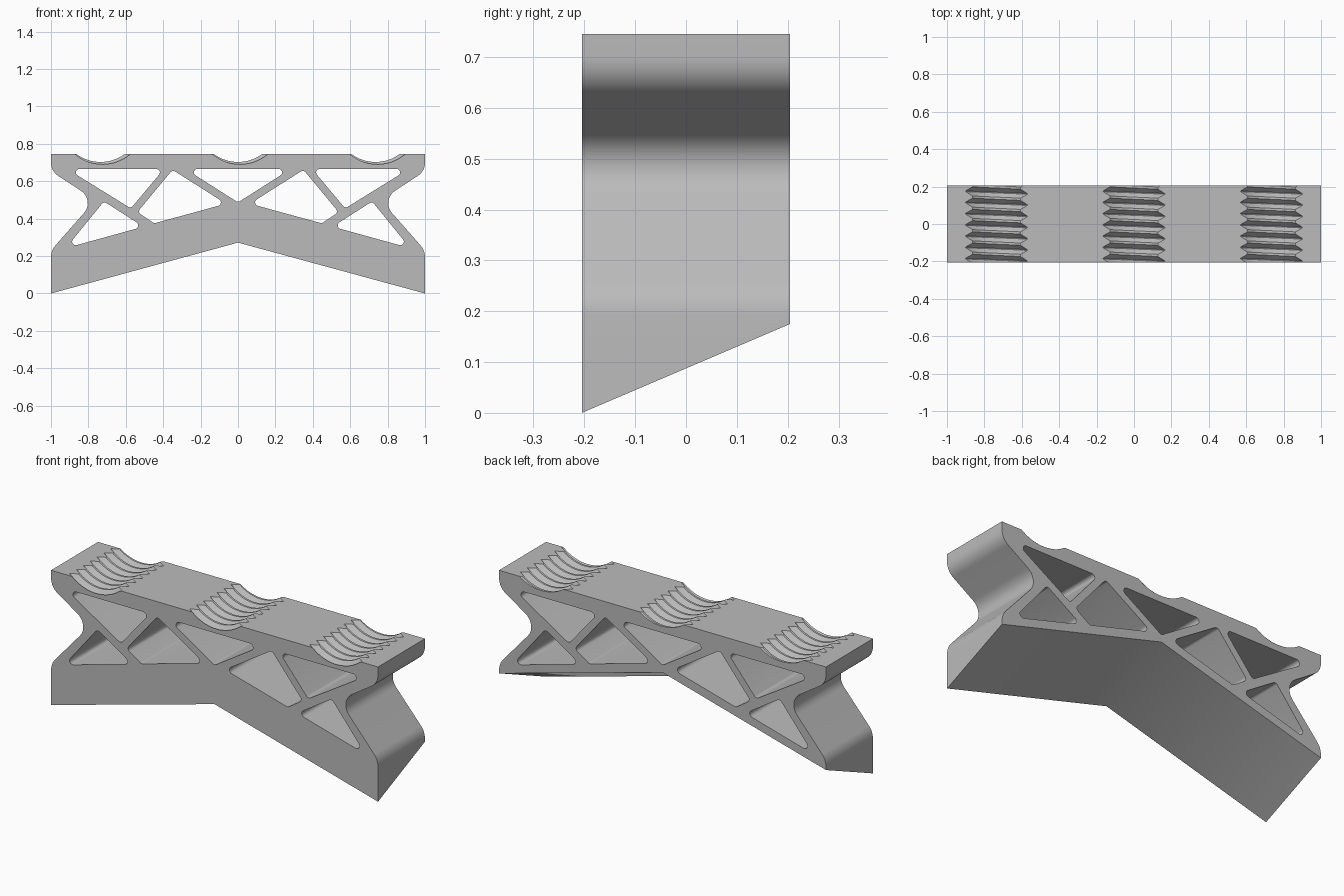
import bpy, bmesh, math
from mathutils import Vector

HALF_DEPTH = 0.205
TOP = 0.745
BACK_LIFT = 0.175    # the underside rises towards the back
PITCH = 0.06

if "Cube" in bpy.data.objects:
    bpy.data.objects.remove(bpy.data.objects["Cube"])

grey = bpy.data.materials.new("plain grey")
grey.use_nodes = True
grey.diffuse_color = (0.5, 0.5, 0.5, 1)
grey.node_tree.nodes["Principled BSDF"].inputs["Base Color"].default_value = (0.5, 0.5, 0.5, 1)


def fillet(corners, steps=8):
    """Round each (x, z, radius) corner of a closed outline."""
    out = []
    for i, (x, z, r) in enumerate(corners):
        p = Vector((x, z))
        if r == 0:
            out.append(p)
            continue
        a = (Vector(corners[i - 1][:2]) - p).normalized()
        b = (Vector(corners[(i + 1) % len(corners)][:2]) - p).normalized()
        half = a.angle(b) / 2
        centre = p + (a + b).normalized() * r / math.sin(half)
        start = p + a * r / math.tan(half) - centre
        end = p + b * r / math.tan(half) - centre
        sweep = math.pi - 2 * half
        for k in range(steps + 1):
            t = k / steps
            out.append(centre + (start * math.sin((1 - t) * sweep)
                                 + end * math.sin(t * sweep)) / math.sin(sweep))
    return out


def loft(name, rings):
    """Closed solid through a row of matching rings, capped at both ends."""
    bm = bmesh.new()
    rows = [[bm.verts.new(co) for co in ring] for ring in rings]
    n = len(rows[0])
    for a, b in zip(rows, rows[1:]):
        for i in range(n):
            j = (i + 1) % n
            bm.faces.new((a[i], a[j], b[j], b[i]))
    bm.faces.new(rows[0])
    bm.faces.new(rows[-1])
    bmesh.ops.recalc_face_normals(bm, faces=bm.faces)
    mesh = bpy.data.meshes.new(name)
    bm.to_mesh(mesh)
    bm.free()
    mesh.materials.append(grey)
    obj = bpy.data.objects.new(name, mesh)
    bpy.context.collection.objects.link(obj)
    return obj


def prism(name, outline, depth):
    return loft(name, [[(p.x, y, p.y) for p in outline] for y in (-depth, depth)])


def cut(target, cutter):
    cutter.hide_render = True
    mod = target.modifiers.new("cut", 'BOOLEAN')
    mod.operation = 'DIFFERENCE'
    mod.solver = 'EXACT'
    mod.object = cutter
    bpy.context.view_layer.objects.active = target
    bpy.ops.object.modifier_apply(modifier=mod.name)
    bpy.data.objects.remove(cutter)


def mirror(points):
    return [(-p[0], *p[1:]) for p in reversed(points)]


# Body: waisted outline with a raised, sloping underside
side = [(1, 0, 0), (1, 0.23, 0.1), (0.763, 0.499, 0.078), (1, 0.654, 0.085), (1, TOP, 0)]
body = prism("truss_bracket", fillet(side + mirror(side) + [(0, 0.272, 0)]), HALF_DEPTH)
for v in body.data.vertices:
    under = 0.272 * (1 - abs(v.co.x))
    if v.co.y > 0 and abs(v.co.z - under) < 0.001:
        v.co.z += BACK_LIFT

# Truss windows
upper_outer = [(0.914, 0.666), (0.396, 0.666), (0.573, 0.455)]
lower_outer = [(0.717, 0.492), (0.92, 0.243), (0.506, 0.357)]
inner = [(0.35, 0.661), (0.064, 0.48), (0.448, 0.375), (0.538, 0.435)]
centre = [(-0.282, 0.666), (0.282, 0.666), (0, 0.487)]
windows = [centre]
for shape in (upper_outer, lower_outer, inner):
    windows += [shape, mirror(shape)]
for shape in windows:
    cut(body, prism("window_cutter", fillet([(*p, 0.019) for p in shape]), 0.4))

# Threaded cradles across the top
AXIS_Z, CREST, ROOT = 0.919, 0.216, 0.24


def thread_cutter(x0):
    profile = []
    for k in range(-5, 6):
        y = k * PITCH - 0.012
        profile += [(y - 0.024, CREST), (y - 0.002, ROOT), (y + 0.002, ROOT), (y + 0.024, CREST)]
    profile += [(profile[-1][0], 0.05), (profile[0][0], 0.05)]
    rings = []
    for i in range(33):
        a = math.radians(-72 + 4.5 * i)
        shift = -PITCH * a / math.tau
        rings.append([(x0 + r * math.sin(a), y + shift, AXIS_Z - r * math.cos(a))
                      for y, r in profile])
    return loft("thread_cutter", rings)


for x0 in (-0.735, 0, 0.735):
    cut(body, thread_cutter(x0))

# Smooth fillets, crisp edges
bpy.ops.object.select_all(action='DESELECT')
body.select_set(True)
bpy.context.view_layer.objects.active = body
bpy.ops.object.shade_smooth_by_angle(angle=math.radians(30))
